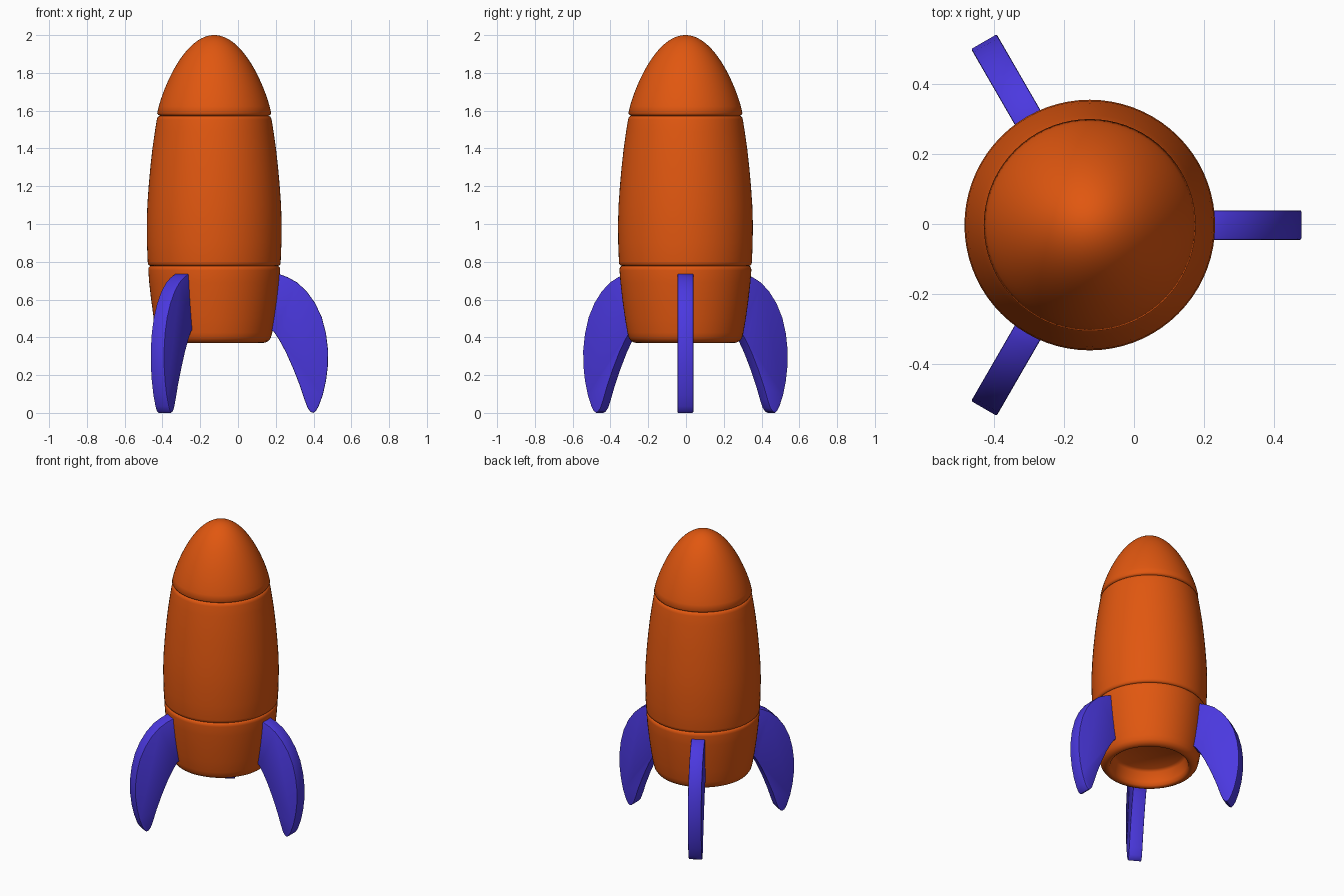
import bpy, bmesh, math
from mathutils import Matrix, Vector

if "Cube" in bpy.data.objects:
    bpy.data.objects.remove(bpy.data.objects["Cube"])

AXIS = Vector((-0.126, -0.003, 0))
SEGMENTS = 72


def material(name, rgb):
    m = bpy.data.materials.new(name)
    m.diffuse_color = (*rgb, 1)
    m.use_nodes = True
    m.node_tree.nodes["Principled BSDF"].inputs["Base Color"].default_value = m.diffuse_color
    return m


ORANGE = material("orange", (0.75, 0.095, 0.005))
BLUE = material("blue", (0.07, 0.04, 0.74))


def finish(bm, name, mat):
    bmesh.ops.recalc_face_normals(bm, faces=bm.faces)
    me = bpy.data.meshes.new(name)
    bm.to_mesh(me)
    bm.free()
    me.materials.append(mat)
    ob = bpy.data.objects.new(name, me)
    bpy.context.collection.objects.link(ob)
    return ob


def smooth(ob, angle):
    bpy.ops.object.select_all(action='DESELECT')
    ob.select_set(True)
    bpy.context.view_layer.objects.active = ob
    bpy.ops.object.shade_smooth_by_angle(angle=math.radians(angle))


def lathe(name, profile):
    """Spin a (radius, height) profile that starts and ends on the axis."""
    bm = bmesh.new()
    vs = [bm.verts.new((r, 0, z)) for r, z in profile]
    es = [bm.edges.new(pair) for pair in zip(vs, vs[1:])]
    bmesh.ops.spin(bm, geom=vs + es, axis=(0, 0, 1), cent=(0, 0, 0),
                   angle=math.tau, steps=SEGMENTS, use_merge=True)
    bmesh.ops.remove_doubles(bm, verts=bm.verts, dist=1e-5)
    bmesh.ops.translate(bm, verts=bm.verts, vec=AXIS)
    smooth(finish(bm, name, ORANGE), 50)


# tail section with a rounded lower lip and a hollow nozzle
lathe("tail_section", [
    (0, 0.48), (0.21, 0.48), (0.228, 0.465), (0.236, 0.40), (0.243, 0.378),
    (0.255, 0.37), (0.27, 0.372), (0.288, 0.381), (0.300, 0.398),
    (0.307, 0.425), (0.320, 0.50), (0.334, 0.60), (0.344, 0.69),
    (0.349, 0.755), (0.348, 0.768), (0.342, 0.776), (0.332, 0.779), (0, 0.779)])

# main hull
lathe("main_hull", [
    (0, 0.777), (0.332, 0.777), (0.343, 0.780), (0.350, 0.787), (0.352, 0.80),
    (0.356, 0.90), (0.357, 1.0), (0.354, 1.1), (0.347, 1.2), (0.338, 1.3),
    (0.327, 1.4), (0.314, 1.49), (0.304, 1.552), (0.301, 1.563),
    (0.295, 1.570), (0.284, 1.573), (0, 1.573)])

# nose cone with a rounded tip
nose = [(0, 1.571), (0.284, 1.571), (0.296, 1.577), (0.302, 1.586)]
for i in range(1, 25):
    t = 1 - (1 - i / 24) ** 2
    nose.append((0.301 * math.sqrt(max(0, 1 - t ** 1.2)), 1.59 + 0.41 * t))
lathe("nose_cone", nose)

# three swept fins around the axis, outline in (distance from axis, height)
FIN = [(0.28, 0.735), (0.345, 0.735), (0.39, 0.718), (0.44, 0.69), (0.49, 0.643),
       (0.535, 0.58), (0.57, 0.505), (0.592, 0.42), (0.603, 0.33),
       (0.602, 0.25), (0.592, 0.17), (0.575, 0.095), (0.553, 0.035),
       (0.538, 0.01), (0.524, 0.0), (0.510, 0.006), (0.495, 0.025),
       (0.478, 0.07), (0.455, 0.14), (0.42, 0.23), (0.38, 0.32),
       (0.345, 0.385), (0.315, 0.43), (0.28, 0.45)]
THICK = 0.084
for k in range(3):
    bm = bmesh.new()
    face = bm.faces.new([bm.verts.new((r, -THICK / 2, z)) for r, z in FIN])
    ext = bmesh.ops.extrude_face_region(bm, geom=[face])
    bmesh.ops.translate(bm, vec=(0, THICK, 0),
                        verts=[v for v in ext["geom"] if isinstance(v, bmesh.types.BMVert)])
    # soften the outline of both flat sides
    rim = [e for e in bm.edges if abs(e.verts[0].co.y - e.verts[1].co.y) < 1e-6]
    bmesh.ops.bevel(bm, geom=rim, offset=0.005, segments=2, profile=0.5, affect='EDGES')
    bm.transform(Matrix.Translation(AXIS) @ Matrix.Rotation(k * math.tau / 3, 4, 'Z'))
    smooth(finish(bm, f"fin_{k + 1}", BLUE), 35)
